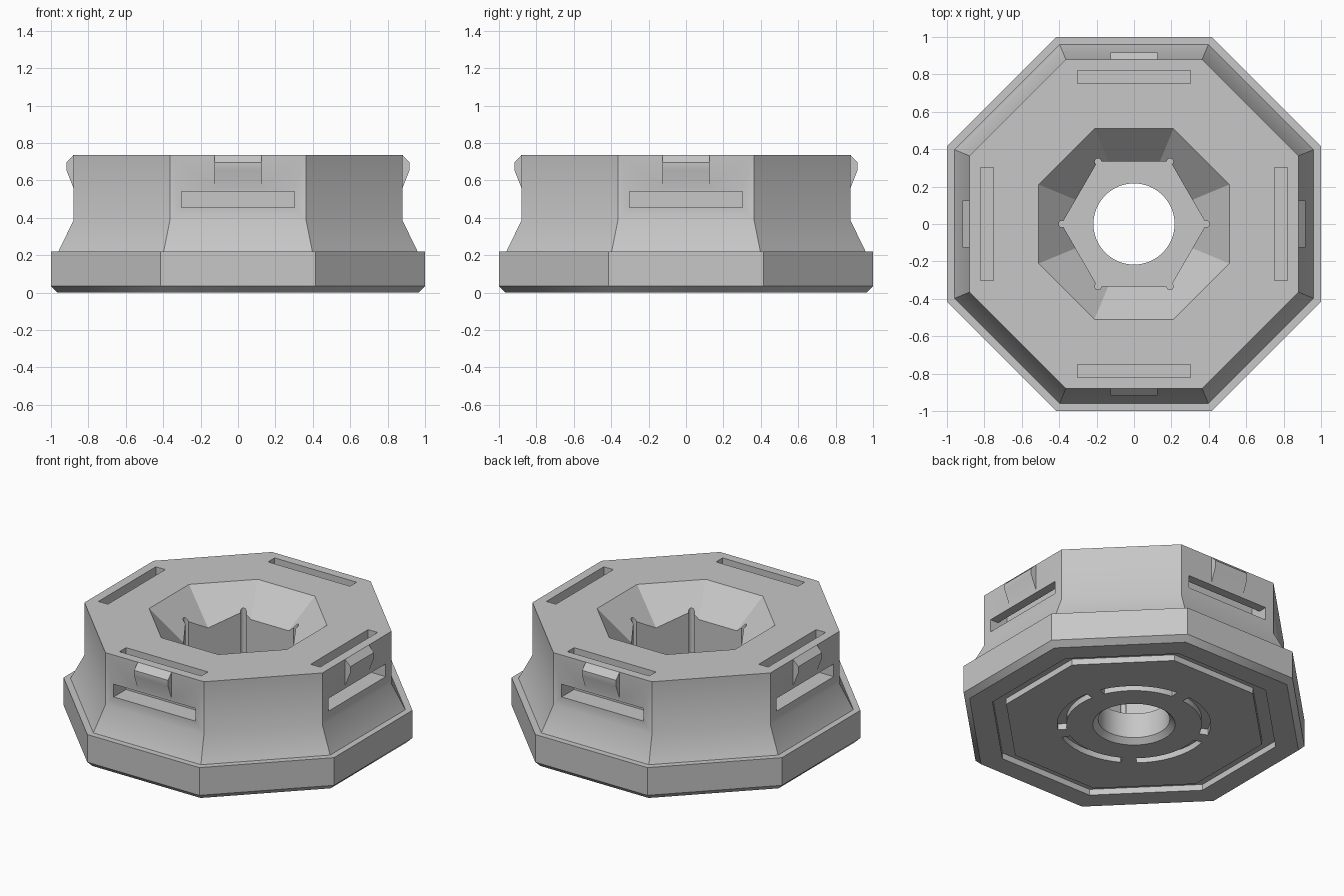
import bpy, bmesh
from math import cos, sin, radians

cube = bpy.data.objects.get("Cube")
if cube:
    bpy.data.objects.remove(cube, do_unlink=True)

grey = bpy.data.materials.new("plain_grey")
grey.use_nodes = True
colour = (0.57, 0.57, 0.57, 1)
grey.diffuse_color = colour
grey.node_tree.nodes["Principled BSDF"].inputs["Base Color"].default_value = colour


def make_object(name, bm):
    bmesh.ops.recalc_face_normals(bm, faces=bm.faces)
    mesh = bpy.data.meshes.new(name)
    bm.to_mesh(mesh)
    bm.free()
    mesh.materials.append(grey)
    obj = bpy.data.objects.new(name, mesh)
    bpy.context.collection.objects.link(obj)
    return obj


def stack(name, profile, sides=8, start=22.5, flat=True, ring=False):
    """Solid from regular polygons stacked along a (size, z) profile."""
    scale = 1 / cos(radians(180 / sides)) if flat else 1
    bm = bmesh.new()
    loops = []
    for r, z in profile:
        loops.append([bm.verts.new((r * scale * cos(radians(start + 360 * i / sides)),
                                    r * scale * sin(radians(start + 360 * i / sides)), z))
                      for i in range(sides)])
    pairs = list(zip(loops, loops[1:]))
    if ring:
        pairs.append((loops[-1], loops[0]))
    else:
        bm.faces.new(loops[0])
        bm.faces.new(loops[-1])
    for a, b in pairs:
        for i in range(sides):
            j = (i + 1) % sides
            bm.faces.new((a[i], a[j], b[j], b[i]))
    return make_object(name, bm)


def arc_block(name, inner, outer, z0, z1, a0, a1, steps=14):
    """Solid ring segment."""
    bm = bmesh.new()
    rows = []
    for i in range(steps + 1):
        a = radians(a0 + (a1 - a0) * i / steps)
        rows.append([bm.verts.new((r * cos(a), r * sin(a), z))
                     for r, z in ((inner, z0), (outer, z0), (outer, z1), (inner, z1))])
    bm.faces.new(rows[0])
    bm.faces.new(rows[-1])
    for p, q in zip(rows, rows[1:]):
        for i in range(4):
            j = (i + 1) % 4
            bm.faces.new((p[i], p[j], q[j], q[i]))
    return make_object(name, bm)


def side_prism(name, outline, half_width, angle):
    """(distance, z) outline extruded sideways and turned to one side."""
    c, s = cos(radians(angle)), sin(radians(angle))
    bm = bmesh.new()
    ends = [[bm.verts.new((d * c - t * s, d * s + t * c, z)) for d, z in outline]
            for t in (-half_width, half_width)]
    for end in ends:
        bm.faces.new(end)
    for i in range(len(outline)):
        j = (i + 1) % len(outline)
        bm.faces.new((ends[0][i], ends[0][j], ends[1][j], ends[1][i]))
    return make_object(name, bm)


# Octagonal body with chamfered base and flared wall
body = stack("octagonal_body", [(0.965, 0), (1, 0.035), (1, 0.22), (0.96, 0.22),
                                (0.88, 0.385), (0.88, 0.735)])


def combine(tool, operation="DIFFERENCE"):
    tool.hide_render = True
    mod = body.modifiers.new(tool.name, "BOOLEAN")
    mod.operation = operation
    mod.solver = "EXACT"
    mod.object = tool
    bpy.context.view_layer.objects.active = body
    bpy.ops.object.modifier_apply(modifier=mod.name)
    bpy.data.objects.remove(tool, do_unlink=True)


# Raised catches and bent strap channels on the four main sides
catch = [(0.8, 0.735), (0.88, 0.735), (0.918, 0.695), (0.918, 0.655), (0.88, 0.56), (0.8, 0.56)]
channel = [(1.1, 0.455), (0.75, 0.455), (0.75, 0.9), (0.82, 0.9), (0.82, 0.54), (1.1, 0.54)]
for side in range(4):
    combine(side_prism("catch", catch, 0.125, side * 90), "UNION")
    combine(side_prism("strap_channel", channel, 0.303, side * 90))

# Tapered mouth, hexagonal pocket and corner reliefs
combine(stack("mouth", [(0.30, 0.515), (0.529, 0.755)]))
combine(stack("hex_pocket", [(0.387, 0.2), (0.387, 0.9)], 6, 0, False))
for i in range(6):
    relief = stack("corner_relief", [(0.018, 0.2), (0.018, 0.9)], 16, 0, False)
    a = radians(60 * i)
    relief.location = (0.385 * cos(a), 0.385 * sin(a), 0)
    bpy.context.view_layer.update()
    combine(relief)

# Round through hole with a chamfered lower rim
combine(stack("through_hole", [(0.28, -0.03), (0.217, 0.033), (0.217, 0.3)], 64, 0, False))

# Grooves in the underside
combine(stack("base_groove", [(0.75, -0.1), (0.83, -0.1), (0.83, 0.04), (0.75, 0.04)], ring=True))
for i in range(5):
    middle = 54 + 72 * i
    combine(arc_block("arc_groove", 0.41, 0.465, -0.1, 0.04, middle - 30, middle + 30))

# Smooth the flare and round parts, keep corners crisp
bpy.ops.object.select_all(action="DESELECT")
body.select_set(True)
bpy.context.view_layer.objects.active = body
bpy.ops.object.shade_smooth_by_angle(angle=radians(32))
